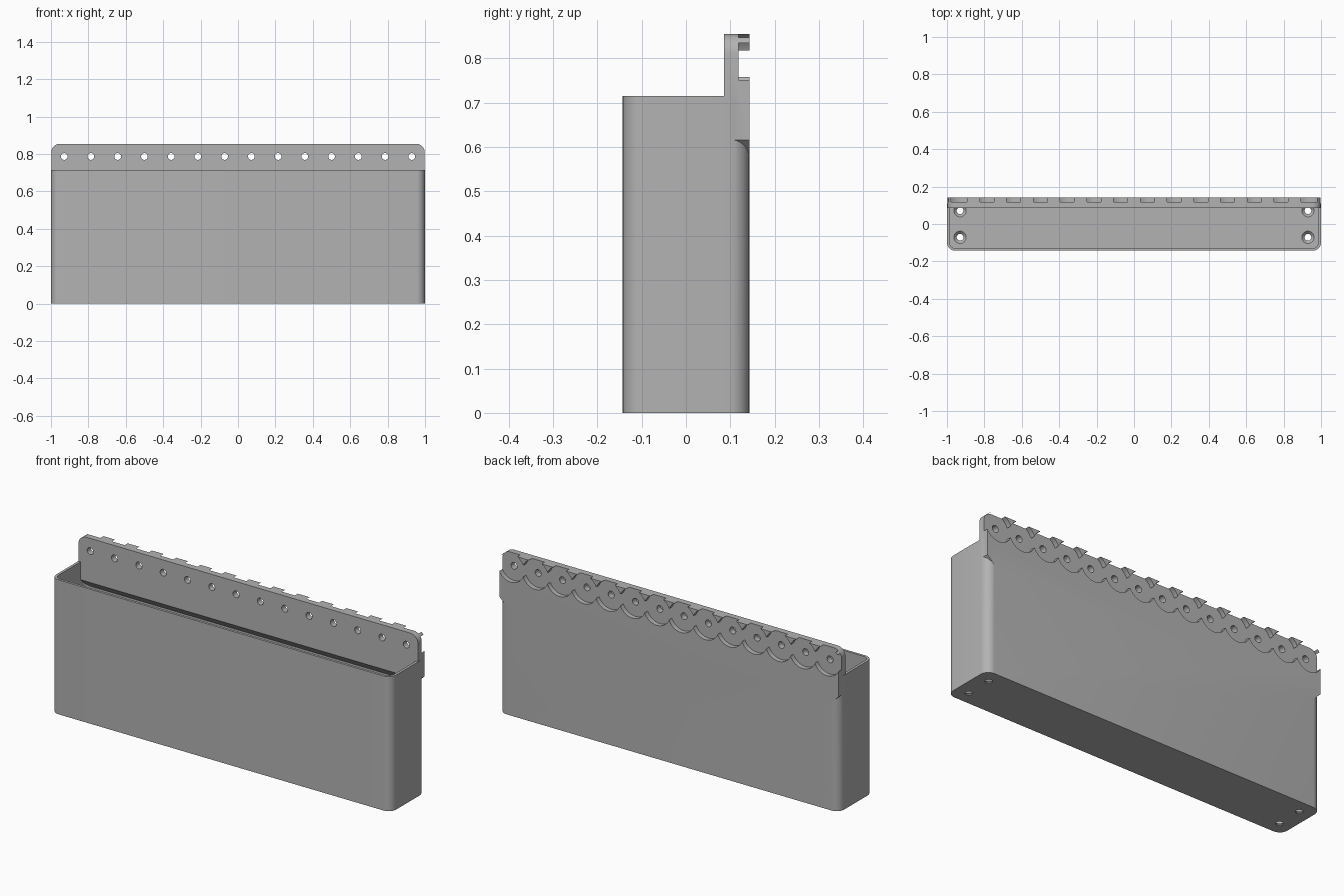
import bpy, bmesh, math
from mathutils import Matrix, Vector

if "Cube" in bpy.data.objects:
    bpy.data.objects.remove(bpy.data.objects["Cube"])

HEIGHT, TOP, BACK = 0.715, 0.855, 0.143
PITCH, COUNT, HOLE_Z = 0.143, 14, 0.787
FIRST = -PITCH * (COUNT - 1) / 2


def make(name, bm):
    bmesh.ops.recalc_face_normals(bm, faces=bm.faces[:])
    mesh = bpy.data.meshes.new(name)
    bm.to_mesh(mesh)
    bm.free()
    obj = bpy.data.objects.new(name, mesh)
    bpy.context.collection.objects.link(obj)
    return obj


def prism(name, points, depth, rounded=None, radius=0.0):
    """Extrude a flat outline, then round the edges picked by a test."""
    bm = bmesh.new()
    face = bm.faces.new([bm.verts.new(p) for p in points])
    out = bmesh.ops.extrude_face_region(bm, geom=[face])
    moved = [v for v in out["geom"] if isinstance(v, bmesh.types.BMVert)]
    bmesh.ops.translate(bm, verts=moved, vec=Vector(depth))
    bmesh.ops.recalc_face_normals(bm, faces=bm.faces[:])
    if rounded:
        edges = [e for e in bm.edges if rounded(*e.verts)]
        bmesh.ops.bevel(bm, geom=edges, offset=radius, segments=8,
                        profile=0.5, affect="EDGES")
    return make(name, bm)


def drill(name, place, r1, r2, length, along_y=False, sides=32):
    bm = bmesh.new()
    turn = Matrix.Rotation(math.pi / 2, 4, "X") if along_y else Matrix()
    bmesh.ops.create_cone(bm, cap_ends=True, segments=sides, radius1=r1, radius2=r2,
                          depth=length, matrix=Matrix.Translation(place) @ turn)
    return make(name, bm)


def combine(target, tool, operation="DIFFERENCE"):
    mod = target.modifiers.new(tool.name, "BOOLEAN")
    mod.object, mod.operation, mod.solver = tool, operation, "EXACT"
    bpy.context.view_layer.objects.active = target
    bpy.ops.object.modifier_apply(modifier=mod.name)
    bpy.data.objects.remove(tool)


def upright(a, b):
    return abs(a.co.z - b.co.z) > 0.1 and (a.co - b.co).xy.length < 0.001


# Bin body with rounded upright corners
bin_body = prism("wall_bin", [(-1, -BACK, 0), (1, -BACK, 0), (1, BACK, 0), (-1, BACK, 0)],
                 (0, 0, HEIGHT), upright, 0.045)

# Mounting plate: rounded top corners, tapered ears at the lower ends
half = [(0.955, 0.575), (0.998, 0.615), (0.998, TOP)]
outline = half + [(-x, z) for x, z in reversed(half)]
plate = prism("mounting_plate", [(x, 0.086, z) for x, z in outline], (0, BACK - 0.086, 0),
              lambda a, b: min(a.co.z, b.co.z) > 0.8 and abs(a.co.x - b.co.x) < 0.001, 0.045)
combine(bin_body, plate, "UNION")

# Hollow inside, with a sloped thickening below the plate
section = [(-0.130, 0.02), (0.130, 0.02), (0.130, 0.576), (0.086, 0.62),
           (0.086, 0.95), (-0.130, 0.95)]
cavity = prism("cavity", [(-0.986, y, z) for y, z in section], (1.972, 0, 0),
               lambda a, b: upright(a, b) and abs(a.co.y) > 0.1, 0.032)
combine(bin_body, cavity)

# Round rear recesses and mounting holes along the plate
for i in range(COUNT):
    x = FIRST + i * PITCH
    combine(bin_body, drill("recess", (x, 0.168, HOLE_Z), 0.0775, 0.0775, 0.1, True, 64))
    combine(bin_body, drill("mount_hole", (x, 0.1, HOLE_Z), 0.018, 0.018, 0.1, True))

# Countersunk floor holes
for x in (-0.93, 0.93):
    for y in (-0.071, 0.071):
        combine(bin_body, drill("floor_hole", (x, y, 0), 0.018, 0.018, 0.1))
        combine(bin_body, drill("countersink", (x, y, 0.014), 0.018, 0.036, 0.018))

# Single grey plastic
grey = bpy.data.materials.new("grey_plastic")
grey.use_nodes = True
colour = (0.45, 0.45, 0.45, 1)
grey.diffuse_color = colour
grey.node_tree.nodes["Principled BSDF"].inputs["Base Color"].default_value = colour
bin_body.data.materials.clear()
bin_body.data.materials.append(grey)
for face in bin_body.data.polygons:
    face.material_index = 0

bpy.ops.object.select_all(action="DESELECT")
bin_body.select_set(True)
bpy.context.view_layer.objects.active = bin_body
bpy.ops.object.shade_smooth_by_angle(angle=math.radians(30))
